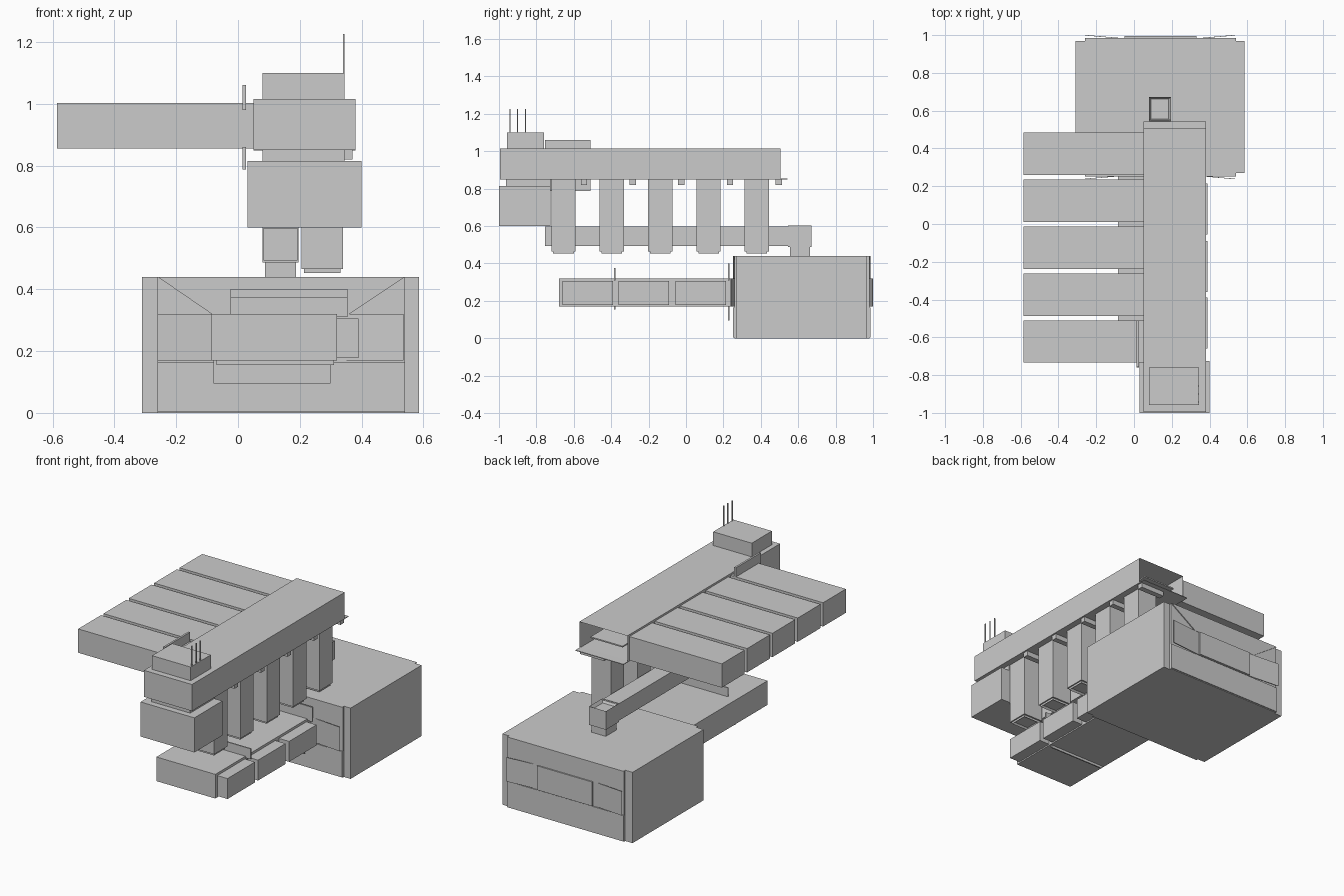
import bpy, bmesh
from mathutils import Vector

if "Cube" in bpy.data.objects:
    bpy.data.objects.remove(bpy.data.objects["Cube"])


def mesh_object(name, bm):
    bmesh.ops.recalc_face_normals(bm, faces=bm.faces)
    me = bpy.data.meshes.new(name)
    bm.to_mesh(me)
    bm.free()
    ob = bpy.data.objects.new(name, me)
    bpy.context.collection.objects.link(ob)
    return ob


def cube_bm(x, y, z):
    bm = bmesh.new()
    bmesh.ops.create_cube(bm, size=1)
    for v in bm.verts:
        v.co = Vector([(r[0] + r[1]) / 2 + c * (r[1] - r[0]) for r, c in zip((x, y, z), v.co)])
    return bm


def box(name, x, y, z):
    return mesh_object(name, cube_bm(x, y, z))


def socket_box(name, x, y, z, direction, rim, depth):
    """Box with one face inset and pushed inwards."""
    bm = cube_bm(x, y, z)
    d = Vector(direction)
    bm.normal_update()
    face = max(bm.faces, key=lambda f: f.normal.dot(d))
    bmesh.ops.inset_individual(bm, faces=[face], thickness=rim)
    bmesh.ops.translate(bm, verts=face.verts, vec=-d * depth)
    return mesh_object(name, bm)


def panel(name, points, offset):
    """Thin plate: outline thickened along offset."""
    bm = bmesh.new()
    a = [bm.verts.new(p) for p in points]
    b = [bm.verts.new(Vector(p) + Vector(offset)) for p in points]
    bm.faces.new(a)
    bm.faces.new(b)
    for i in range(len(a)):
        j = (i + 1) % len(a)
        bm.faces.new((a[i], a[j], b[j], b[i]))
    return mesh_object(name, bm)


# Large base with folded end panels
box("base_body", (-0.31, 0.585), (0.27, 0.968), (0, 0.44))
for side, y0, s in (("front", 0.27, -1), ("back", 0.968, 1)):
    y = y0 + s * 0.012
    box(f"base_{side}_core", (-0.26, 0.54), sorted((y0, y)), (0, 0.44))
    out = (0, s * 0.006, 0)
    panel(f"base_{side}_top_flap",
          [(-0.26, y, 0.44), (0.54, y, 0.44), (0.36, y, 0.32), (-0.085, y, 0.32)], out)
    panel(f"base_{side}_low_flap",
          [(-0.26, y, 0.004), (0.54, y, 0.004), (0.54, y, 0.165), (-0.26, y, 0.165)], out)
    # swung-out side flaps
    for tag, xi, xo in (("left", -0.05, -0.26), ("right", 0.33, 0.535)):
        yo = y + s * 0.018
        panel(f"base_{side}_{tag}_flap",
              [(xi, y, 0.17), (xo, yo, 0.17), (xo, yo, 0.32), (xi, y, 0.32)], (0, s * 0.003, 0))
box("base_back_strip", (-0.05, 0.33), (0.978, 0.994), (0.17, 0.32))

# Low console in front of the base
box("console", (-0.085, 0.32), (-0.68, 0.26), (0.17, 0.32))
for i, y in enumerate((-0.66, -0.36, -0.055)):
    box(f"console_side_block_{i + 1}", (0.32, 0.39), (y, y + 0.27), (0.178, 0.305))
for i, (y, top, low) in enumerate(((-0.38, 0.375, 0.155), (0.228, 0.40, 0.095))):
    x = (-0.07, 0.31) if i == 0 else (-0.08, 0.30)
    box(f"console_upper_fin_{i + 1}", (-0.025, 0.355), (y - 0.004, y + 0.004), (0.31, top))
    box(f"console_lower_fin_{i + 1}", x, (y - 0.004, y + 0.004), (low, 0.18))

# Feed duct and its post
box("duct_post", (0.088, 0.188), (0.556, 0.662), (0.44, 0.49))
box("feed_duct", (0.083, 0.192), (-0.755, 0.55), (0.493, 0.598))
socket_box("duct_head", (0.08, 0.195), (0.545, 0.672), (0.487, 0.602), (0, 0, 1), 0.016, 0.02)

# Main overhead beam, hollow at its rear end
socket_box("main_beam", (0.05, 0.38), (-0.995, 0.505), (0.85, 1.015), (0, 1, 0), 0.006, 0.35)
box("beam_tongue", (0.05, 0.38), (0.49, 0.543), (0.849, 0.853))
box("beam_inner_shelf", (0.10, 0.32), (0.17, 0.48), (0.92, 0.928))

# Repeated legs, brackets and wings
for i in range(5):
    n = i + 1
    y = -0.655 + 0.2585 * i
    box(f"leg_{n}", (0.205, 0.34), (y - 0.065, y + 0.065), (0.465, 0.85))
    socket_box(f"leg_foot_{n}", (0.213, 0.332), (y - 0.055, y + 0.055), (0.452, 0.465),
               (0, 0, -1), 0.015, 0.01)
    yb = -0.545 + 0.26 * i
    box(f"beam_bracket_{n}", (0.205, 0.37), (yb - 0.017, yb + 0.017), (0.82, 0.85))
    yw = -0.6225 + 0.2487 * i
    box(f"wing_{n}", (-0.585, 0.05), (yw - 0.112, yw + 0.112), (0.855, 1.003))

# Upright fins beside the beam
box("upper_side_fin", (0.014, 0.026), (-0.755, -0.51), (0.98, 1.06))
box("lower_side_fin", (0.014, 0.026), (-0.76, -0.51), (0.787, 0.86))

# Front head, its neck, the cap and three rods
box("front_head", (0.03, 0.40), (-1.0, -0.725), (0.60, 0.815))
box("head_neck", (0.08, 0.345), (-0.962, -0.725), (0.815, 0.85))
box("cap", (0.08, 0.345), (-0.958, -0.76), (1.015, 1.10))
for i in range(3):
    y = -0.942 + 0.042 * i
    box(f"rod_{i + 1}", (0.339, 0.345), (y - 0.003, y + 0.003), (1.09, 1.225))
